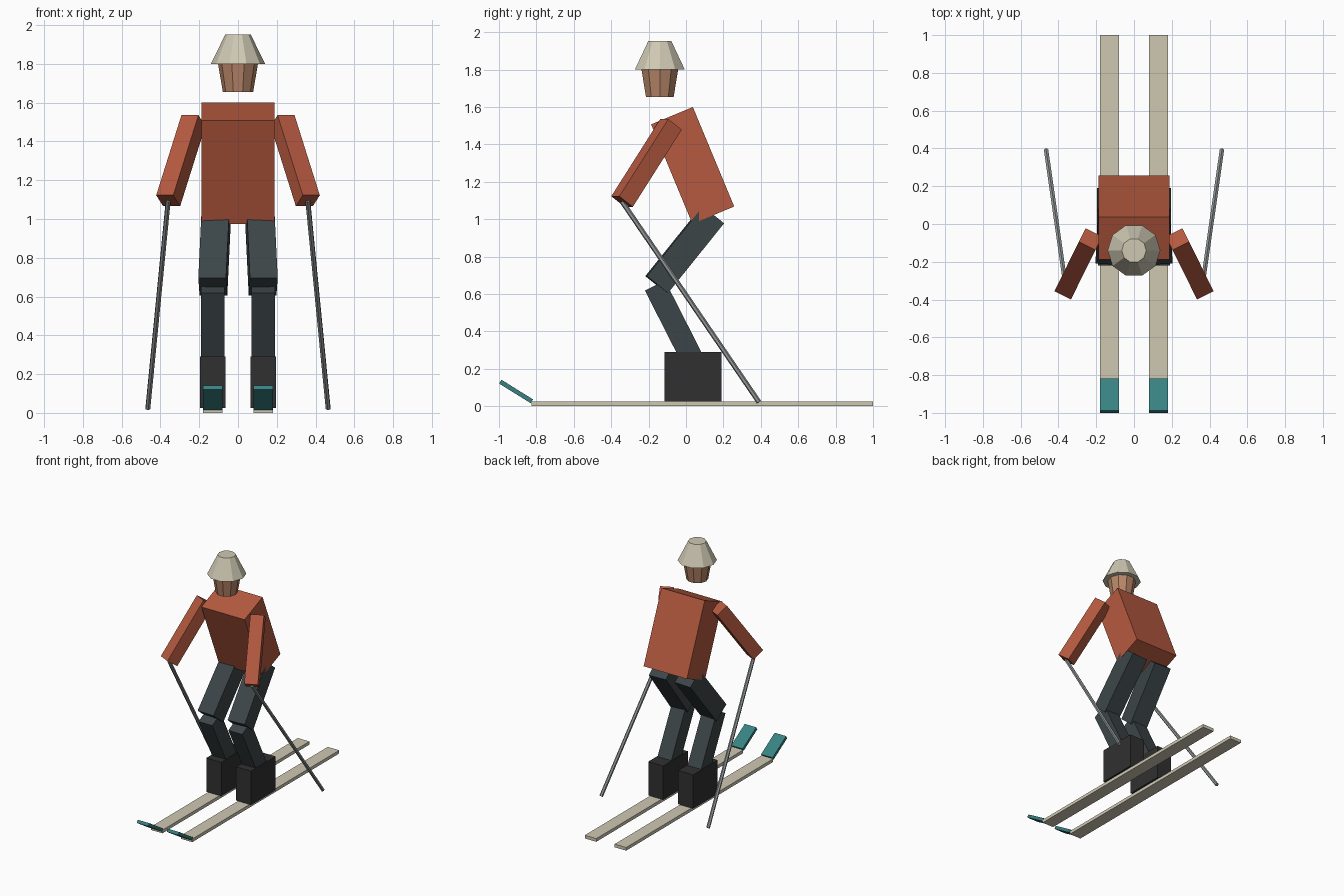
import bpy, bmesh, math
from mathutils import Vector, Matrix

if "Cube" in bpy.data.objects:
    bpy.data.objects.remove(bpy.data.objects["Cube"])


def material(name, rgb):
    m = bpy.data.materials.new(name)
    m.diffuse_color = (*rgb, 1)
    m.use_nodes = True
    m.node_tree.nodes["Principled BSDF"].inputs["Base Color"].default_value = m.diffuse_color
    return m


JACKET = material("jacket_red", (0.46, 0.10, 0.05))
TROUSER = material("trouser_slate", (0.045, 0.06, 0.065))
BOOT = material("boot_black", (0.03, 0.03, 0.03))
CREAM = material("cream", (0.62, 0.58, 0.45))
TEAL = material("teal", (0.04, 0.22, 0.22))
SKIN = material("skin", (0.48, 0.24, 0.14))
METAL = material("pole_metal", (0.28, 0.30, 0.30))


def finish(name, bm, mat):
    me = bpy.data.meshes.new(name)
    bm.to_mesh(me)
    bm.free()
    me.materials.append(mat)
    ob = bpy.data.objects.new(name, me)
    bpy.context.collection.objects.link(ob)
    return ob


def between(a, b):
    """Frame centred between a and b: local z runs a to b, local x stays level."""
    a, b = Vector(a), Vector(b)
    z = (b - a).normalized()
    x = z.cross(Vector((0, 0, 1))).normalized()
    rot = Matrix((x, z.cross(x), z)).transposed().to_4x4()
    return Matrix.Translation((a + b) / 2) @ rot, (b - a).length


def limb(name, a, b, width, depth, mat):
    m, length = between(a, b)
    bm = bmesh.new()
    bmesh.ops.create_cube(bm, size=1, matrix=m @ Matrix.Diagonal((width, depth, length, 1)))
    return finish(name, bm, mat)


def block(name, lo, hi, mat):
    lo, hi = Vector(lo), Vector(hi)
    bm = bmesh.new()
    bmesh.ops.create_cube(bm, size=1, matrix=Matrix.Translation((lo + hi) / 2)
                          @ Matrix.Diagonal((*(hi - lo), 1)))
    return finish(name, bm, mat)


def frustum(name, a, b, r1, r2, sides, mat, matrix=None):
    m, length = between(a, b) if matrix is None else (matrix, b[2] - a[2])
    bm = bmesh.new()
    bmesh.ops.create_cone(bm, cap_ends=True, segments=sides, radius1=r1, radius2=r2,
                          depth=length, matrix=m)
    return finish(name, bm, mat)


def upright(name, z0, z1, r1, r2, mat):
    # ten-sided, with corners on the x axis
    bm = bmesh.new()
    m = Matrix.Translation((0, -0.14, (z0 + z1) / 2))
    res = bmesh.ops.create_cone(bm, cap_ends=True, segments=10, radius1=r1, radius2=r2,
                                depth=z1 - z0)
    v = max(res["verts"], key=lambda p: p.co.x + 0.01 * p.co.y).co
    turn = Matrix.Rotation(-math.atan2(v.y, v.x), 4, 'Z')
    bmesh.ops.transform(bm, matrix=m @ turn, verts=bm.verts)
    return finish(name, bm, mat)


# Torso, head and hat
limb("torso", (0, 0.146, 1.021), (0, -0.075, 1.553), 0.376, 0.242, JACKET)
upright("head", 1.654, 1.80, 0.078, 0.103, SKIN)
upright("hat", 1.80, 1.952, 0.14, 0.065, CREAM)

# Paired parts
for side, s in (("left", 1), ("right", -1)):
    block(side + "_ski", (s * 0.13 - 0.05, -0.825, 0), (s * 0.13 + 0.05, 1, 0.025), CREAM)
    limb(side + "_ski_tip", (s * 0.13, -0.824, 0.026), (s * 0.13, -0.993, 0.131),
         0.10, 0.024, TEAL)
    block(side + "_boot", (s * 0.13 - 0.065, -0.115, 0.025),
          (s * 0.13 + 0.065, 0.19, 0.29), BOOT)
    limb(side + "_shin", (s * 0.13, 0.035, 0.25), (s * 0.13, -0.166, 0.645),
         0.12, 0.12, TROUSER)
    limb(side + "_thigh", (s * 0.13, -0.157, 0.65), (s * 0.112, 0.143, 1.023),
         0.143, 0.145, TROUSER)
    hand = (s * 0.36, -0.342, 1.094)
    limb(side + "_arm", (s * 0.23, -0.08, 1.507), hand, 0.098, 0.098, JACKET)
    frustum(side + "_pole", hand, (s * 0.465, 0.39, 0.022), 0.0135, 0.0135, 6, METAL)
